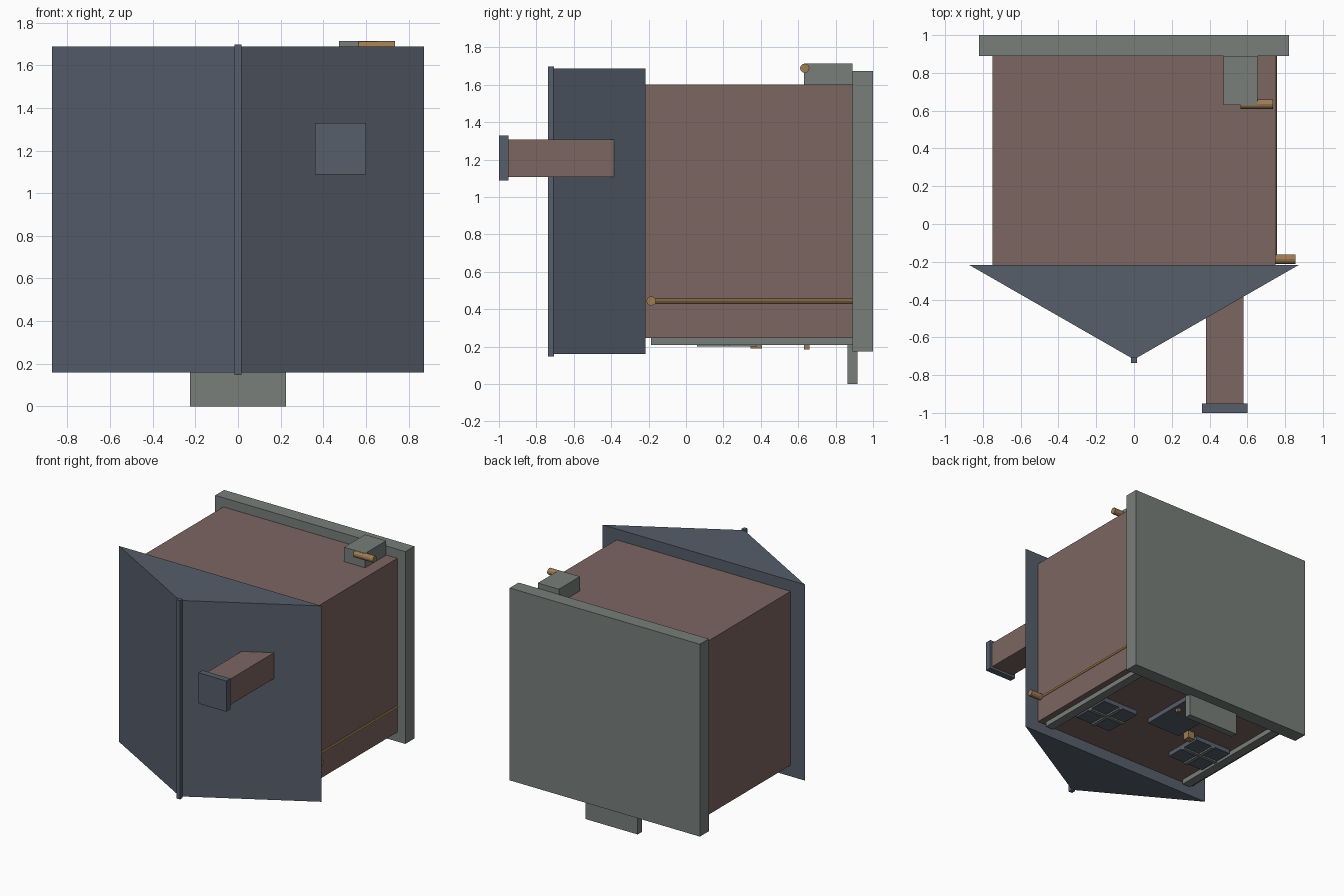
import bpy
import bmesh
from math import pi
from mathutils import Matrix, Vector

cube = bpy.data.objects.get("Cube")
if cube:
    bpy.data.objects.remove(cube, do_unlink=True)


def material(name, rgb):
    """Flat material from 0-255 display values, stored as linear."""
    lin = [((c / 255 + 0.055) / 1.055) ** 2.4 for c in rgb]
    mat = bpy.data.materials.new(name)
    mat.use_nodes = True
    mat.diffuse_color = (*lin, 1)
    bsdf = mat.node_tree.nodes["Principled BSDF"]
    bsdf.inputs["Base Color"].default_value = (*lin, 1)
    bsdf.inputs["Roughness"].default_value = 0.9
    return mat


BROWN = material("brown wall", (124, 102, 97))
SLATE = material("slate blue", (86, 94, 107))
GREY = material("stone grey", (120, 126, 122))
TAN = material("tan wood", (158, 124, 84))


def add(name, bm, mat):
    mesh = bpy.data.meshes.new(name)
    bmesh.ops.recalc_face_normals(bm, faces=bm.faces)
    bm.to_mesh(mesh)
    bm.free()
    mesh.materials.append(mat)
    obj = bpy.data.objects.new(name, mesh)
    bpy.context.collection.objects.link(obj)
    return obj


def box(name, mat, x, y, z):
    """Box from (min, max) pairs on each axis."""
    bm = bmesh.new()
    lo, hi = (Vector(p) for p in zip(x, y, z))
    place = Matrix.Translation((lo + hi) / 2) @ Matrix.Diagonal((*(hi - lo), 1))
    bmesh.ops.create_cube(bm, size=1, matrix=place)
    return add(name, bm, mat)


def rod(name, mat, centre, radius, length, axis, sides):
    """Cylinder along the x or y axis."""
    bm = bmesh.new()
    turn = Matrix.Rotation(pi / 2, 4, "Y" if axis == "x" else "X")
    bmesh.ops.create_cone(bm, cap_ends=True, segments=sides, radius1=radius,
                          radius2=radius, depth=length,
                          matrix=Matrix.Translation(centre) @ turn)
    return add(name, bm, mat)


# Main block and foundation
box("house_body", BROWN, (-0.75, 0.75), (-0.22, 0.89), (0.247, 1.602))
box("foundation_slab", GREY, (-0.82, 0.82), (0.89, 1.0), (0.174, 1.673))
box("door_step", GREY, (-0.225, 0.225), (0.863, 0.917), (0.0, 0.245))

# Gable roof prism with ridge cap
bm = bmesh.new()
tri = bm.faces.new([bm.verts.new((x, y, 0.16))
                    for x, y in ((-0.872, -0.217), (0.872, -0.217), (0, -0.717))])
new = bmesh.ops.extrude_face_region(bm, geom=[tri])["geom"]
bmesh.ops.translate(bm, vec=(0, 0, 1.527),
                    verts=[v for v in new if isinstance(v, bmesh.types.BMVert)])
add("gable_roof", bm, SLATE)
box("ridge_cap", SLATE, (-0.016, 0.016), (-0.737, -0.705), (0.148, 1.697))

# Chimney
box("chimney", BROWN, (0.38, 0.58), (-0.95, -0.35), (1.107, 1.308))
box("chimney_cap", SLATE, (0.36, 0.60), (-1.0, -0.95), (1.088, 1.328))

# Rear box and its peg
box("rear_box", GREY, (0.473, 0.655), (0.63, 0.89), (1.59, 1.714))
rod("rear_peg", TAN, (0.65, 0.635, 1.688), 0.025, 0.17, "x", 12)

# Side pipe and its outlet
rod("side_pipe", TAN, (0.742, 0.35, 0.444), 0.016, 1.08, "y", 8)
rod("pipe_outlet", TAN, (0.77, -0.186, 0.444), 0.025, 0.17, "x", 12)

# Corner trims and windows, one on each side of the door
for side, s in (("left", 1), ("right", -1)):
    box(side + "_trim", GREY, sorted((s * 0.63, s * 0.70)), (-0.187, 0.89), (0.209, 0.25))
    cx, cy, half = s * 0.45, 0.22, 0.16
    box(side + "_window", SLATE, (cx - half, cx + half), (cy - half, cy + half), (0.212, 0.25))
    box(side + "_window_bar_a", GREY, (cx - 0.014, cx + 0.014),
        (cy - half, cy + half), (0.2, 0.22))
    box(side + "_window_bar_b", GREY, (cx - half, cx + half),
        (cy - 0.014, cy + 0.014), (0.201, 0.22))

# Door, handle and wall lamp
box("door", SLATE, (-0.15, 0.15), (0.34, 0.89), (0.21, 0.25))
box("door_handle", TAN, (0.095, 0.125), (0.63, 0.66), (0.185, 0.215))
box("wall_lamp", TAN, (-0.25, -0.19), (0.345, 0.405), (0.189, 0.25))
